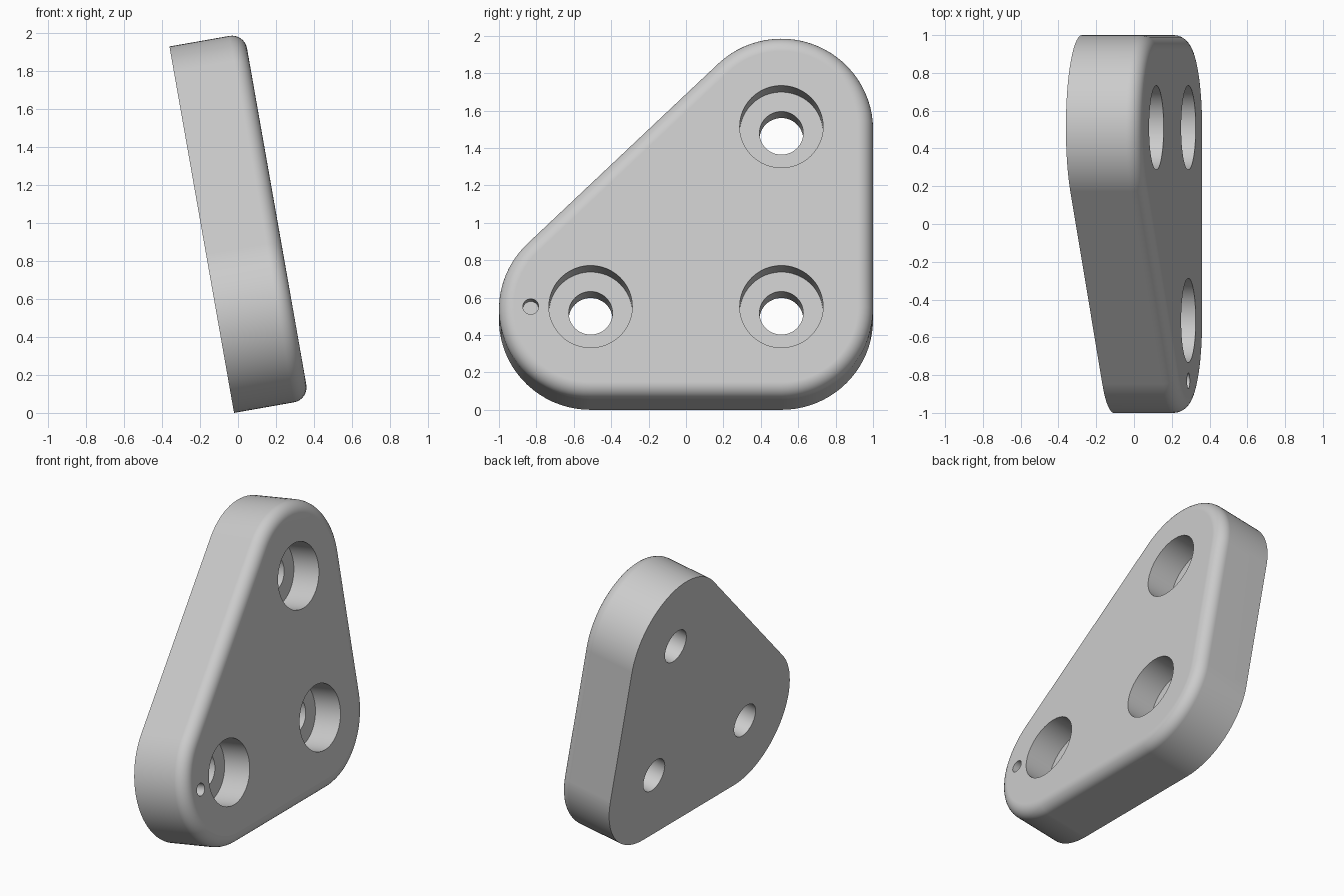
import bpy, bmesh, math
from mathutils import Matrix

cube = bpy.data.objects.get("Cube")
if cube:
    bpy.data.objects.remove(cube)

TILT = math.radians(10)
THICK, FILLET = 0.40, 0.08
CORNER_R = 0.49
LOW_REAR, LOW_FRONT, HIGH = (0.51, 0.49), (-0.51, 0.49), (0.51, 1.467)

grey = bpy.data.materials.new("light grey")
grey.use_nodes = True
colour = (0.6, 0.6, 0.6, 1)
grey.diffuse_color = colour
grey.node_tree.nodes["Principled BSDF"].inputs["Base Color"].default_value = colour


def arc(centre, radius, start, end, steps):
    """Points (y, z) on an arc, angles in degrees."""
    return [(centre[0] + radius * math.cos(math.radians(start + (end - start) * i / steps)),
             centre[1] + radius * math.sin(math.radians(start + (end - start) * i / steps)))
            for i in range(steps + 1)]


def outline(radius):
    """Rounded triangle wrapped around the three corner circles."""
    slope = math.degrees(math.atan2(LOW_REAR[0] - LOW_FRONT[0], LOW_FRONT[1] - HIGH[1]))
    return (arc(LOW_REAR, radius, -90, 0, 20) + arc(HIGH, radius, 0, slope, 28)
            + arc(LOW_FRONT, radius, slope, 270, 28))


def loft(name, sections):
    """Closed solid through sections of (depth x, list of (y, z))."""
    bm = bmesh.new()
    rings = [[bm.verts.new((x, y, z)) for y, z in pts] for x, pts in sections]
    for a, b in zip(rings, rings[1:]):
        for i in range(len(a)):
            j = (i + 1) % len(a)
            bm.faces.new((a[i], a[j], b[j], b[i]))
    bm.faces.new(rings[0])
    bm.faces.new(rings[-1])
    bmesh.ops.recalc_face_normals(bm, faces=bm.faces[:])
    mesh = bpy.data.meshes.new(name)
    bm.to_mesh(mesh)
    bm.free()
    obj = bpy.data.objects.new(name, mesh)
    bpy.context.collection.objects.link(obj)
    return obj


def drill(name, centre, steps):
    """Stepped round cutter from (depth, radius) pairs."""
    return loft(name, [(x, arc(centre, r, 0, 352.5, 47)) for x, r in steps])


# Plate: square back edge, rounded front edge
sections = [(0, outline(CORNER_R))]
for i in range(9):
    a = math.radians(90 * i / 8)
    sections.append((THICK - FILLET + FILLET * math.sin(a),
                     outline(CORNER_R - FILLET + FILLET * math.cos(a))))
plate = loft("mounting_plate", sections)
plate.data.materials.append(grey)

# Three counterbored through holes and one shallow marker hole
bore = [(-0.1, 0.117), (0.2, 0.117), (0.2, 0.223), (0.6, 0.223)]
cutters = [drill("bolt_hole_cutter", c, bore) for c in (LOW_REAR, LOW_FRONT, HIGH)]
cutters.append(drill("marker_hole_cutter", (-0.83, 0.49), [(THICK - 0.08, 0.042), (0.6, 0.042)]))

bpy.ops.object.select_all(action='DESELECT')
bpy.context.view_layer.objects.active = plate
plate.select_set(True)
for cutter in cutters:
    cutter.hide_render = True
    mod = plate.modifiers.new("hole", 'BOOLEAN')
    mod.operation, mod.solver, mod.object = 'DIFFERENCE', 'EXACT', cutter
    bpy.ops.object.modifier_apply(modifier=mod.name)
    bpy.data.objects.remove(cutter)

# Lean the plate back, centre it and stand it on the floor
plate.data.transform(Matrix.Rotation(-TILT, 4, 'Y'))
xs = [v.co.x for v in plate.data.vertices]
zs = [v.co.z for v in plate.data.vertices]
plate.data.transform(Matrix.Translation((-(min(xs) + max(xs)) / 2, 0, -min(zs))))

bpy.ops.object.shade_smooth_by_angle(angle=math.radians(30))
weighted = plate.modifiers.new("flat face normals", 'WEIGHTED_NORMAL')
weighted.keep_sharp = True
